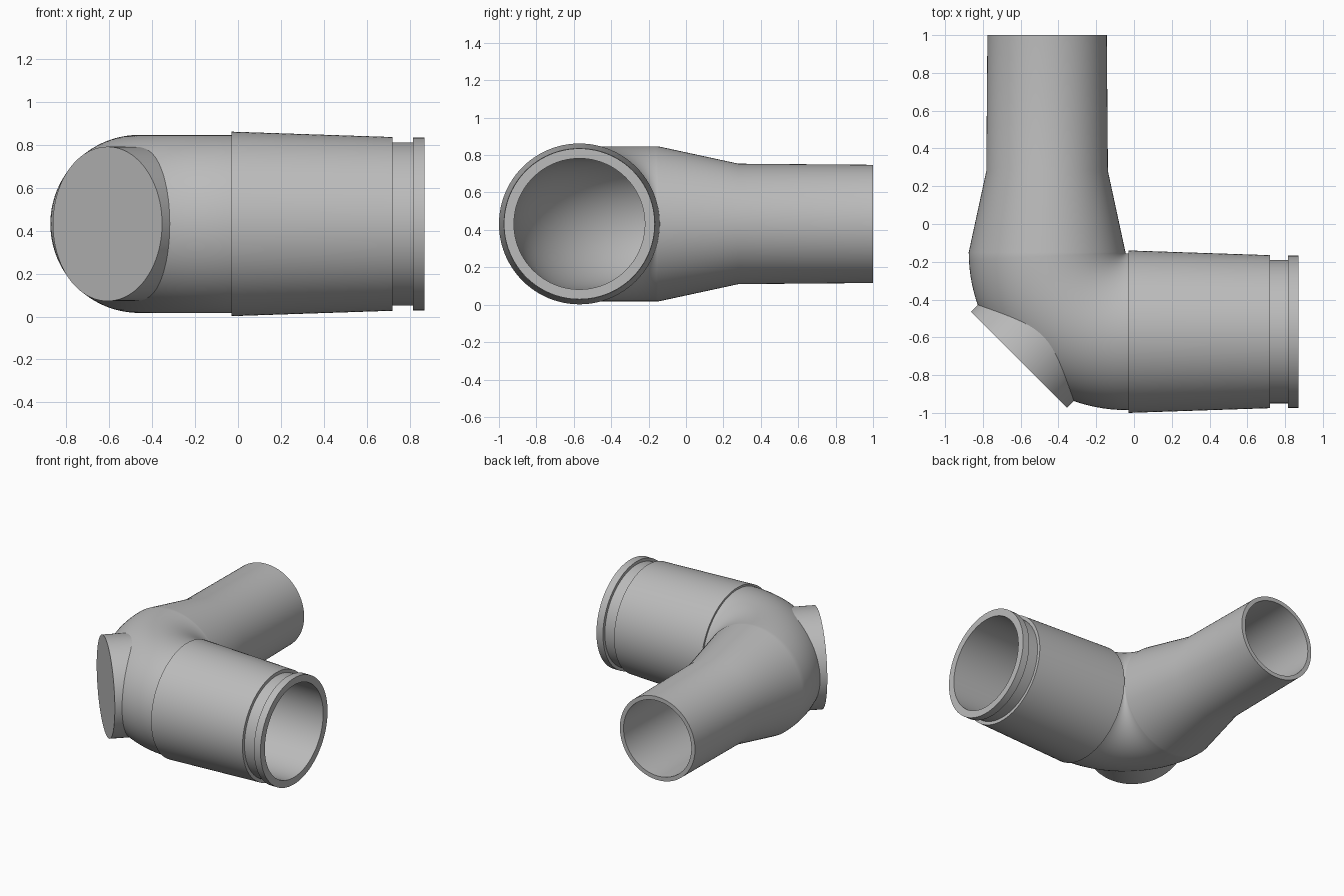
import bpy, bmesh
from math import sin, cos, pi, sqrt
from mathutils import Vector

if "Cube" in bpy.data.objects:
    bpy.data.objects.remove(bpy.data.objects["Cube"], do_unlink=True)

SEG = 96
BEND = 0.42                               # bend radius of the centreline
PIVOT = Vector((-0.04, -0.15, 0.432))     # centre of the bend
UP = Vector((0, 0, 1))
OUT = Vector((-1, -1, 0)).normalized()    # direction the boss faces
SIDE = Vector((1, -1, 0)).normalized()

grey = bpy.data.materials.new("pipe_grey")
grey.use_nodes = True
colour = (0.5, 0.5, 0.5, 1)
grey.diffuse_color = colour
grey.node_tree.nodes["Principled BSDF"].inputs["Base Color"].default_value = colour


def finish(bm, name):
    bmesh.ops.recalc_face_normals(bm, faces=bm.faces)
    mesh = bpy.data.meshes.new(name)
    bm.to_mesh(mesh)
    bm.free()
    mesh.materials.append(grey)
    obj = bpy.data.objects.new(name, mesh)
    bpy.context.collection.objects.link(obj)
    bpy.ops.object.select_all(action='DESELECT')
    obj.select_set(True)
    bpy.context.view_layer.objects.active = obj
    bpy.ops.object.shade_smooth_by_angle(angle=pi / 6)
    return obj


def bridge(bm, a, b):
    for i in range(SEG):
        j = (i + 1) % SEG
        bm.faces.new((a[i], a[j], b[j], b[i]))


def frame(t):
    """Centre and outward direction: t < 0 socket, 0..1 bend, t > 1 outlet."""
    angle = min(max(t, 0), 1) * pi / 2
    out = Vector((-sin(angle), -cos(angle), 0))
    centre = PIVOT + out * BEND
    if t < 0:
        centre.x -= t
    if t > 1:
        centre.y += t - 1
    return centre, out


def pipe(name, stations, limit=None):
    """Sweep a closed wall profile of (t, radius) stations along the pipe."""
    bm = bmesh.new()
    rings = []
    for t, r in stations:
        centre, out = frame(t)
        ring = []
        for i in range(SEG):
            a = 2 * pi * i / SEG
            p = centre + (out * cos(a) + UP * sin(a)) * r
            if limit:                     # trim the bend flat under the boss
                over = (p - PIVOT).dot(OUT) - limit
                p -= OUT * max(over, 0)
            ring.append(bm.verts.new(p))
        rings.append(ring)
    for k, ring in enumerate(rings):
        bridge(bm, ring, rings[(k + 1) % len(rings)])
    return finish(bm, name)


# Socket with a groove and an end lip
pipe("socket", [(-0.01, 0.43), (-0.76, 0.405), (-0.76, 0.38), (-0.855, 0.38),
                (-0.855, 0.403), (-0.91, 0.403), (-0.91, 0.35), (-0.01, 0.35)])

# Hollow elbow with a tapered outlet
STEPS = 32
bend = [k / STEPS for k in range(STEPS + 1)]
outer = [(-0.01, 0.415)] + [(t, 0.415) for t in bend] + [(1.43, 0.322), (2.15, 0.316)]
inner = [(2.15, 0.285), (1.43, 0.288)] + [(t, 0.35) for t in reversed(bend)] + [(-0.01, 0.35)]
pipe("elbow_and_outlet", outer + inner, limit=0.79)

# Flat round boss on the outside of the bend, its skirt ending inside the wall
bm = bmesh.new()
cap, skirt = [], []
for i in range(SEG):
    a = 2 * pi * i / SEG
    s, z = 0.36 * cos(a), 0.36 * sin(a)
    rho = BEND + sqrt(0.385 ** 2 - z * z)
    base = PIVOT + SIDE * s + UP * z
    cap.append(bm.verts.new(base + OUT * 0.804))
    skirt.append(bm.verts.new(base + OUT * sqrt(rho * rho - s * s)))
bridge(bm, skirt, cap)
face = bm.faces.new(cap)
face.normal_update()
boss = finish(bm, "boss")
if boss.data.polygons[-1].normal.dot(OUT) < 0:
    boss.data.flip_normals()
